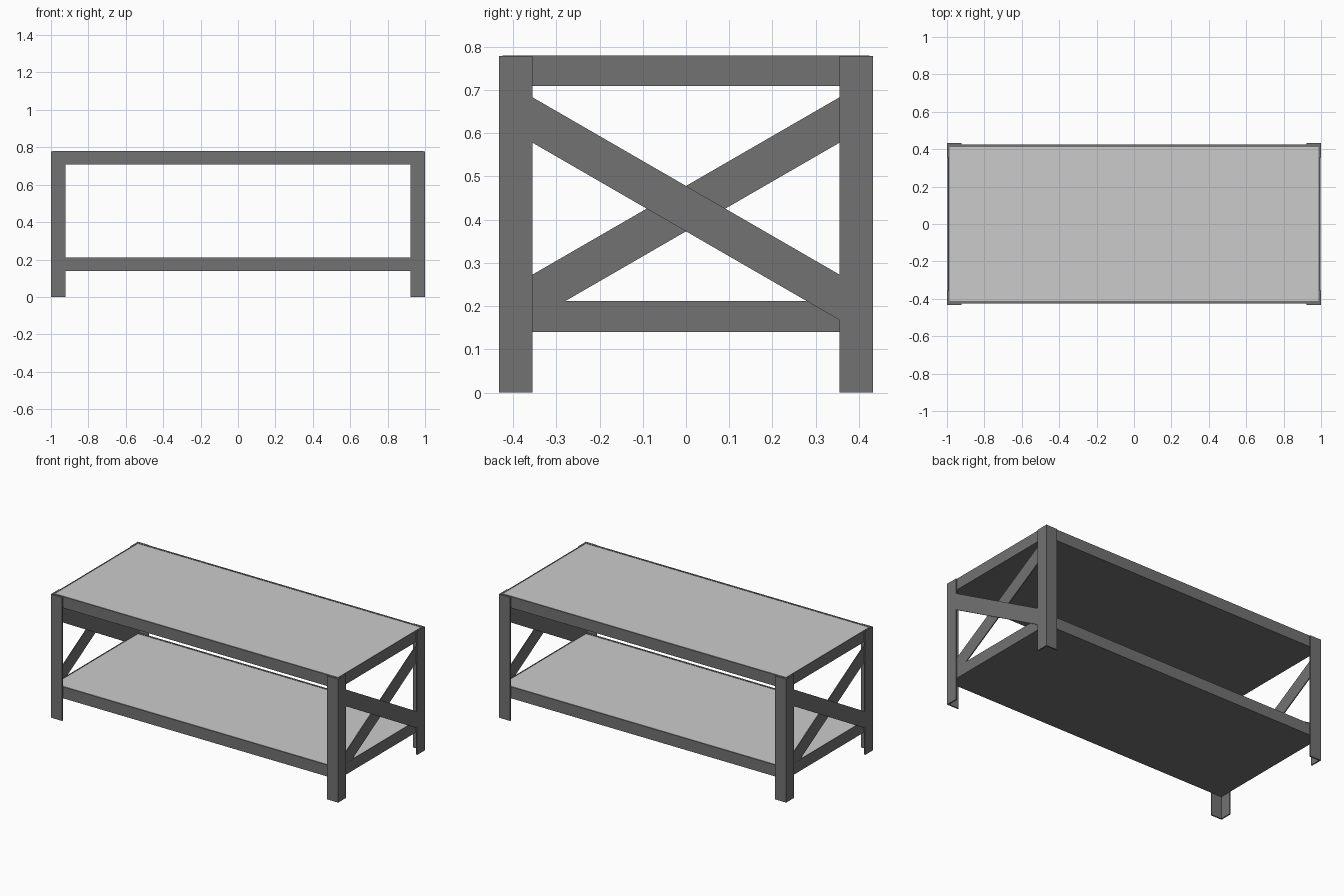
import bpy
from math import pi
from mathutils import Matrix

if "Cube" in bpy.data.objects:
    bpy.data.objects.remove(bpy.data.objects["Cube"])

T = 0.008  # sheet thickness of the angle-iron legs


def material(name, v):
    m = bpy.data.materials.new(name)
    m.diffuse_color = (v, v, v, 1)
    m.use_nodes = True
    m.node_tree.nodes["Principled BSDF"].inputs["Base Color"].default_value = m.diffuse_color
    return m


DARK = material("dark_metal", 0.17)
LIGHT = material("light_board", 0.63)


def make(name, verts, faces, mat):
    me = bpy.data.meshes.new(name)
    me.from_pydata(verts, [], faces)
    me.materials.append(mat)
    me.update()
    ob = bpy.data.objects.new(name, me)
    bpy.context.collection.objects.link(ob)
    return ob


def prism(name, profile, offset, mat=DARK):
    # closed counter-clockwise profile of 3D points swept along offset
    n = len(profile)
    verts = list(profile) + [tuple(a + b for a, b in zip(p, offset)) for p in profile]
    faces = [tuple(reversed(range(n))), tuple(range(n, 2 * n))]
    faces += [(i, (i + 1) % n, n + (i + 1) % n, n + i) for i in range(n)]
    return make(name, verts, faces, mat)


def box(name, x0, x1, y0, y1, z0, z1, mat=DARK):
    return prism(name, [(x0, y0, z0), (x1, y0, z0), (x1, y1, z0), (x0, y1, z0)],
                 (0, 0, z1 - z0), mat)


# L-section legs, open towards the inside of the table
X, Y, FX, FY = 1.0, 0.432, 0.922, 0.355
for sx, side in ((-1, "left"), (1, "right")):
    for sy, end in ((-1, "front"), (1, "back")):
        pts = [(FX, Y), (FX, Y - T), (X - T, Y - T), (X - T, FY), (X, FY), (X, Y)]
        pts = [(sx * x, sy * y, 0) for x, y in pts]
        if sx * sy < 0:
            pts.reverse()
        prism(f"{end}_{side}_leg", pts, (0, 0, 0.778))

# Top and shelf: rail frame around a dark base with a light board set into it
RX, RY, WX, WY = X - T, Y - T, 0.006, 0.012
for name, z0, z1 in (("top", 0.709, 0.78), ("shelf", 0.140, 0.212)):
    inner = (-RX + WX, RX - WX, -RY + WY, RY - WY)
    box(f"{name}_base", *inner, z0, z1 - 0.02)
    box(f"{name}_board", *inner, z1 - 0.02, z1 - 0.002, LIGHT)
    for s, side in ((-1, "front"), (1, "back")):
        ys = sorted((s * RY, s * (RY - WY)))
        box(f"{name}_{side}_rail", -RX, RX, *ys, z0, z1)
    for s, side in ((-1, "left"), (1, "right")):
        xs = sorted((s * RX, s * (RX - WX)))
        box(f"{name}_{side}_rail", *xs, -RY + WY, RY - WY, z0, z1)

# Crossed flat braces at each end, one outside the rails and one inside
SLOPE, ZC, H = 0.5775, 0.4255, 0.0525
for angle, side in ((0, "right"), (pi, "left")):
    for kind, sign, x, ye in (("outer", -1, RX, FY), ("inner", 1, RX - 0.007, RY)):
        d = sign * SLOPE * ye
        prof = [(x, -ye, ZC - d - H), (x, ye, ZC + d - H),
                (x, ye, ZC + d + H), (x, -ye, ZC - d + H)]
        ob = prism(f"{side}_{kind}_brace", prof, (0.006, 0, 0))
        ob.data.transform(Matrix.Rotation(angle, 4, "Z"))
